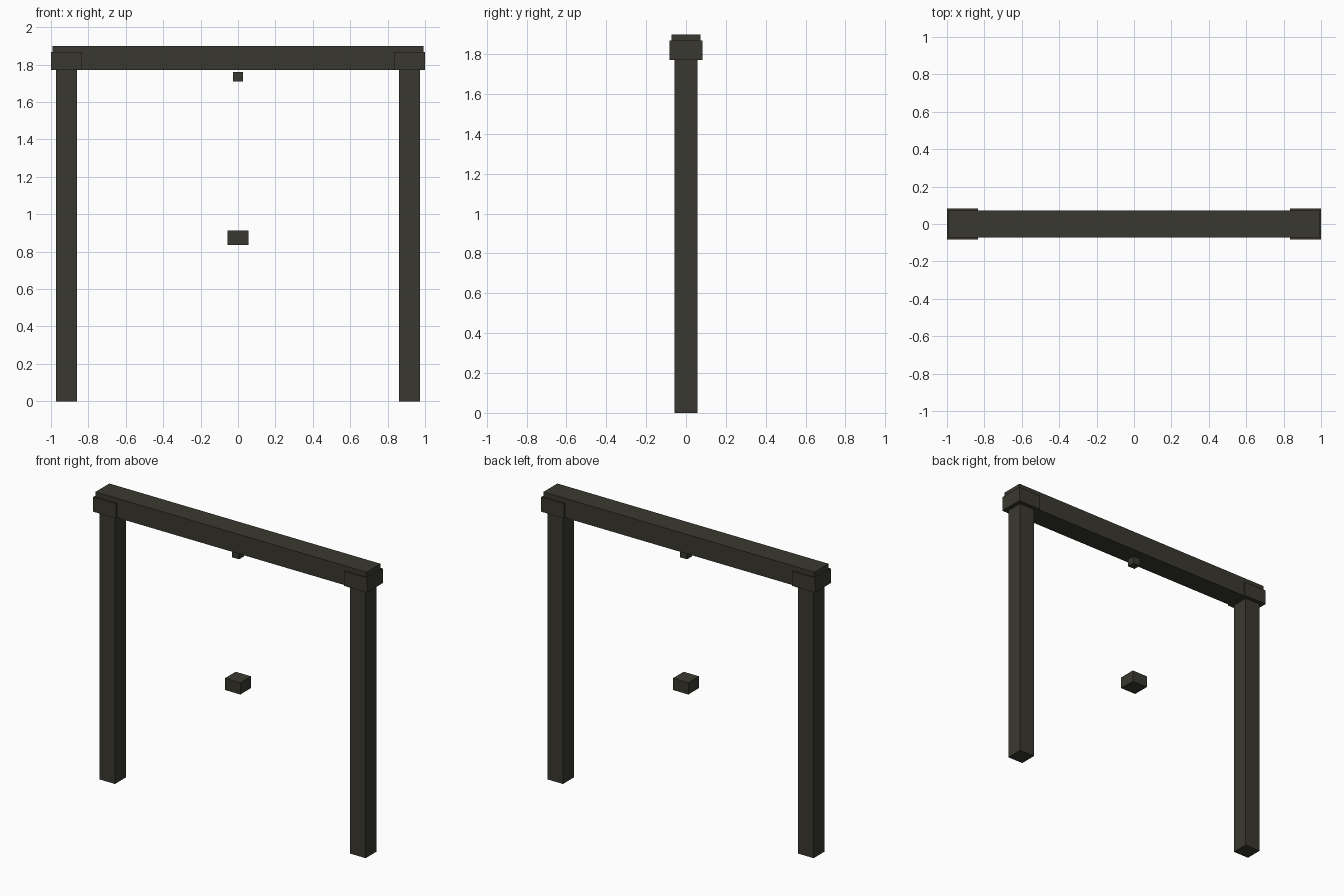
import bpy
import bmesh

if "Cube" in bpy.data.objects:
    bpy.data.objects.remove(bpy.data.objects["Cube"])

# One dark weathered timber colour
timber = bpy.data.materials.new("dark_timber")
timber.diffuse_color = (0.041, 0.039, 0.029, 1.0)
timber.use_nodes = True
timber.node_tree.nodes["Principled BSDF"].inputs["Base Color"].default_value = timber.diffuse_color


def box(name, x, z0, z1, width, depth):
    """Flat-faced box centred on y = 0, spanning z0 to z1."""
    bm = bmesh.new()
    bmesh.ops.create_cube(bm, size=1.0)
    bmesh.ops.scale(bm, vec=(width, depth, z1 - z0), verts=bm.verts)
    mesh = bpy.data.meshes.new(name)
    bm.to_mesh(mesh)
    bm.free()
    mesh.materials.append(timber)
    obj = bpy.data.objects.new(name, mesh)
    obj.location = (x, 0, (z0 + z1) / 2)
    bpy.context.collection.objects.link(obj)
    return obj


# Posts and the wider collars that grip the beam ends
for side, s in (("left", -1), ("right", 1)):
    box(side + "_post", s * 0.916, 0.0, 1.79, 0.113, 0.113)
    box(side + "_collar", s * 0.9165, 1.771, 1.868, 0.167, 0.165)

# Cross beam
box("top_beam", 0, 1.772, 1.90, 1.982, 0.146)

# Small hanging block under the beam and the larger block below it
box("upper_block", 0, 1.709, 1.761, 0.052, 0.052)
box("lower_block", 0, 0.836, 0.913, 0.113, 0.113)
